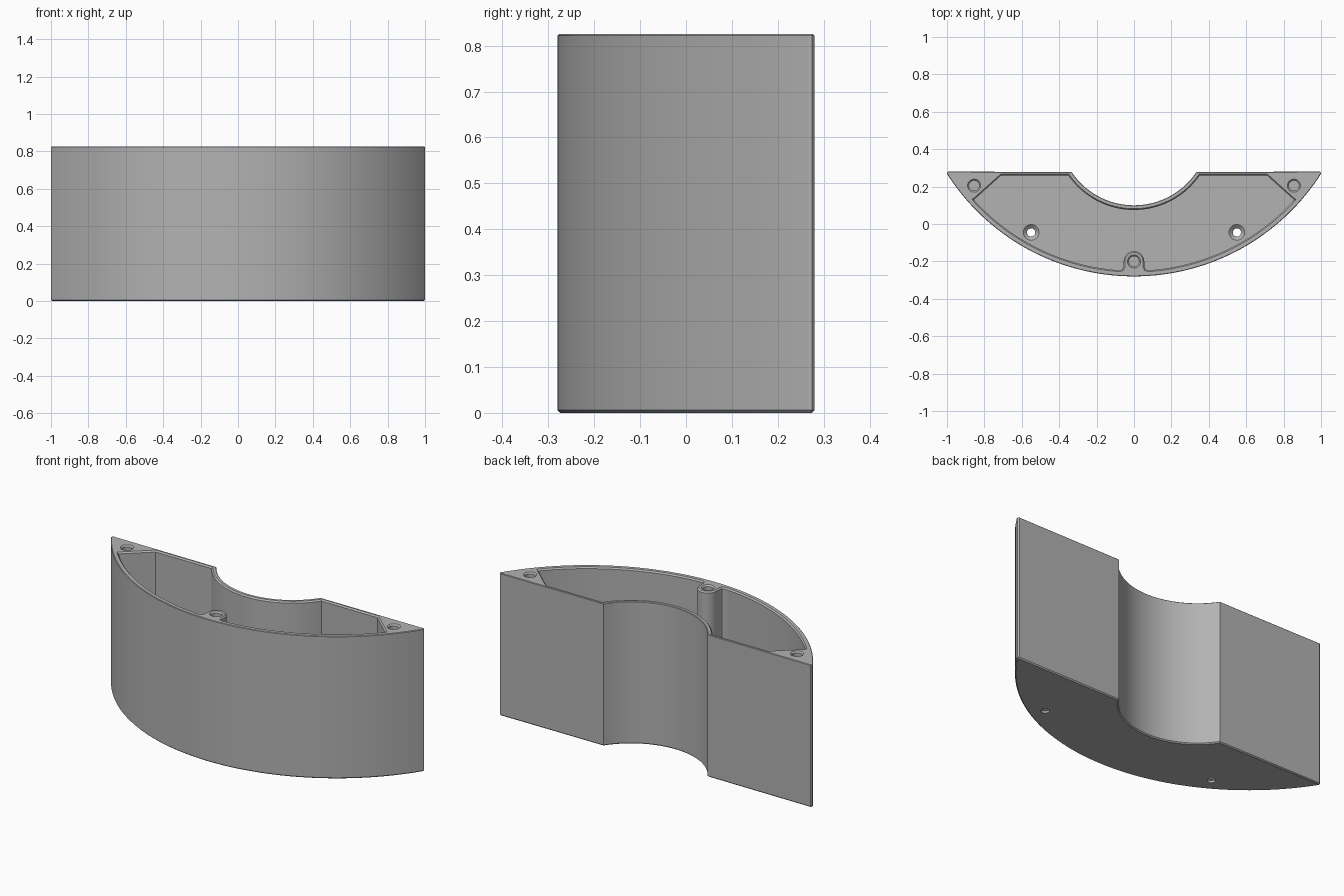
import bpy, bmesh
from math import sin, cos, pi, asin, atan2
from mathutils import Vector

if "Cube" in bpy.data.objects:
    bpy.data.objects.remove(bpy.data.objects["Cube"])

H, FLOOR = 0.825, 0.03
OUT_Y, OUT_R = 0.906, 1.186      # outer curved wall
IN_Y, IN_R = 0.502, 0.402        # concave back recess

grey = bpy.data.materials.new("plain grey")
grey.use_nodes = True
colour = (0.45, 0.45, 0.45, 1)
grey.diffuse_color = colour
grey.node_tree.nodes["Principled BSDF"].inputs["Base Color"].default_value = colour


def arc(cx, cy, r, a0, a1, n):
    return [Vector((cx + r * cos(a0 + (a1 - a0) * i / n),
                    cy + r * sin(a0 + (a1 - a0) * i / n))) for i in range(n + 1)]


def grow(points, d):
    """Offset a counter-clockwise outline outwards by d."""
    result = []
    for i, p in enumerate(points):
        a = (p - points[i - 1]).normalized()
        b = (points[(i + 1) % len(points)] - p).normalized()
        na, nb = Vector((a.y, -a.x)), Vector((b.y, -b.x))
        result.append(p + (na + nb) * d / max(1 + na.dot(nb), 0.4))
    return result


def loft(name, outline, levels):
    """Closed solid through (offset, height) copies of an outline."""
    bm = bmesh.new()
    rings = [[bm.verts.new((p.x, p.y, z)) for p in grow(outline, d)] for d, z in levels]
    n = len(outline)
    for low, high in zip(rings, rings[1:]):
        for i in range(n):
            j = (i + 1) % n
            bm.faces.new((low[i], low[j], high[j], high[i]))
    bm.faces.new(rings[0][::-1])
    bm.faces.new(rings[-1])
    mesh = bpy.data.meshes.new(name)
    bm.to_mesh(mesh)
    bm.free()
    mesh.materials.append(grey)
    ob = bpy.data.objects.new(name, mesh)
    bpy.context.collection.objects.link(ob)
    return ob


def circle(x, y, r):
    return arc(x, y, r, 0, 2 * pi, 32)[:-1]


# Crescent body with softened tips and bottom edge
tip = asin(1 / OUT_R)
dip = asin(0.334 / IN_R)
outline = arc(0, OUT_Y, OUT_R, -pi / 2 - tip, -pi / 2 + tip, 80)
outline += [Vector((1, 0.275)), Vector((0.994, 0.28))]
outline += arc(0, IN_Y, IN_R, -pi / 2 + dip, -pi / 2 - dip, 40)
outline += [Vector((-0.994, 0.28)), Vector((-1, 0.275))]
body = loft("curved_housing", outline, [(-0.006, 0), (0, 0.006), (0, H - 0.003), (-0.003, H)])

# Open cavity, leaving corner blocks and a front screw post
r = OUT_R - 0.03
end = atan2(0.13 - OUT_Y, 0.855)
near = -pi / 2 + asin(0.078 / r)
inner = IN_R + 0.025
bend = asin(0.352 / inner)
post = [Vector((-0.062, -0.243)), Vector((-0.056, -0.23))]
post += arc(0, -0.2, 0.055, pi, 0, 20)
post += [Vector((0.056, -0.23)), Vector((0.062, -0.243))]
pocket = arc(0, OUT_Y, r, -pi - end, -pi - near, 36) + post
pocket += arc(0, OUT_Y, r, near, end, 36) + [Vector((0.71, 0.26))]
pocket += arc(0, IN_Y, inner, -pi / 2 + bend, -pi / 2 - bend, 40) + [Vector((-0.71, 0.26))]
cutters = [loft("cavity_cutter", pocket,
                [(0, FLOOR), (0, H - 0.008), (0.007, H), (0.007, H + 0.1)])]

# Blind screw holes in the rim
for x, y in ((-0.855, 0.205), (0.855, 0.205), (0, -0.2)):
    cutters.append(loft("rim_hole_cutter", circle(x, y, 0.027),
                        [(0, H - 0.25), (0, H - 0.008), (0.008, H), (0.008, H + 0.1)]))

# Countersunk mounting holes through the floor
for x in (-0.55, 0.55):
    cutters.append(loft("floor_hole_cutter", circle(x, -0.045, 0.022),
                        [(0, -0.1), (0, FLOOR - 0.018), (0.02, FLOOR), (0.02, FLOOR + 0.05)]))

for cutter in cutters:
    cutter.hide_render = True
    cutter.hide_viewport = True
    mod = body.modifiers.new("cut", "BOOLEAN")
    mod.operation = "DIFFERENCE"
    mod.solver = "EXACT"
    mod.object = cutter

# Bake the cuts, then shade
graph = bpy.context.evaluated_depsgraph_get()
baked = bpy.data.meshes.new_from_object(body.evaluated_get(graph))
body.modifiers.clear()
body.data = baked
for cutter in cutters:
    bpy.data.objects.remove(cutter)
bpy.ops.object.select_all(action="DESELECT")
body.select_set(True)
bpy.context.view_layer.objects.active = body
bpy.ops.object.shade_smooth_by_angle(angle=0.5)
